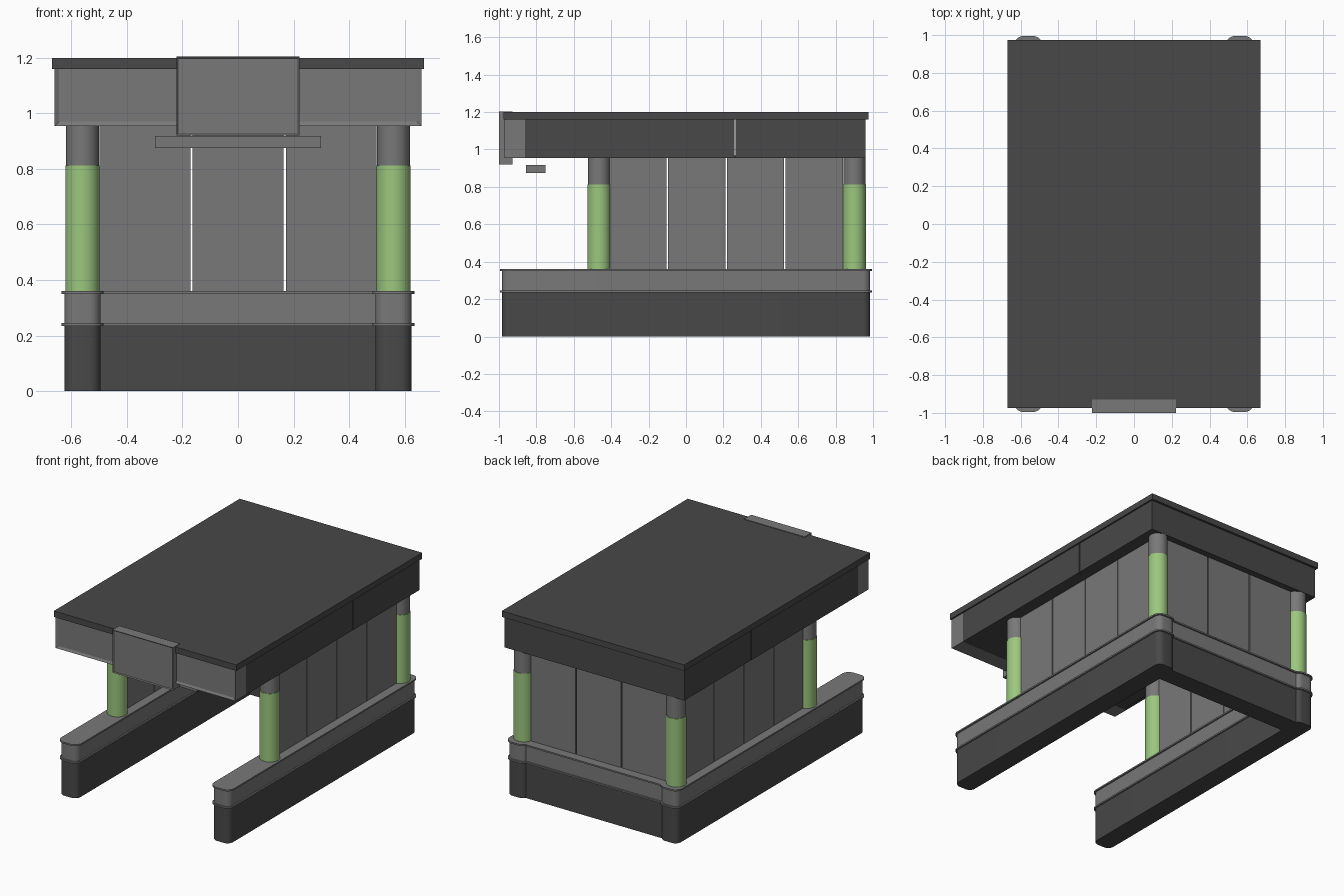
import bpy
import bmesh
from mathutils import Matrix

old = bpy.data.objects.get("Cube")
if old:
    bpy.data.objects.remove(old, do_unlink=True)


def material(name, colour):
    mat = bpy.data.materials.new(name)
    mat.use_nodes = True
    mat.diffuse_color = colour
    mat.node_tree.nodes["Principled BSDF"].inputs["Base Color"].default_value = colour
    return mat


grey = material("mid grey", (0.19, 0.19, 0.19, 1))
dark = material("dark grey", (0.065, 0.065, 0.065, 1))
green = material("leaf green", (0.33, 0.57, 0.21, 1))


def finish(bm, name, mat, smooth=False):
    mesh = bpy.data.meshes.new(name)
    bm.to_mesh(mesh)
    bm.free()
    obj = bpy.data.objects.new(name, mesh)
    bpy.context.collection.objects.link(obj)
    mesh.materials.append(mat)
    if smooth:
        bpy.ops.object.select_all(action='DESELECT')
        obj.select_set(True)
        bpy.context.view_layer.objects.active = obj
        bpy.ops.object.shade_smooth_by_angle()
    return obj


def box(name, mat, x, y, z, corner=0, inset=0, depth=0):
    """Box from (low, high) ranges; optional rounded upright edges or recessed front."""
    bm = bmesh.new()
    bmesh.ops.create_cube(bm, size=1)
    for v in bm.verts:
        v.co = [r[0] if c < 0 else r[1] for c, r in zip(v.co, (x, y, z))]
    if corner:
        upright = [e for e in bm.edges
                   if abs(e.verts[0].co.z - e.verts[1].co.z) > 1e-5]
        bmesh.ops.bevel(bm, geom=upright, offset=corner, segments=8,
                        profile=0.5, affect='EDGES')
    if inset:
        bm.normal_update()
        front = [f for f in bm.faces if f.normal.y < -0.9]
        bmesh.ops.inset_region(bm, faces=front, thickness=inset)
        bmesh.ops.translate(bm, verts=front[0].verts, vec=(0, depth, 0))
    return finish(bm, name, mat, smooth=corner > 0)


def cylinder(name, mat, x, y, z, radius):
    bm = bmesh.new()
    bmesh.ops.create_cone(bm, cap_ends=True, segments=32, radius1=radius,
                          radius2=radius, depth=z[1] - z[0],
                          matrix=Matrix.Translation((x, y, (z[0] + z[1]) / 2)))
    return finish(bm, name, mat, smooth=True)


# Low walls: dark plinth, grey band and two thin rims
layers = (("plinth", dark, 0, 0.24, 0), ("band", grey, 0.24, 0.355, 0),
          ("lower_rim", grey, 0.235, 0.245, 0.01),
          ("upper_rim", grey, 0.35, 0.36, 0.01))
wall_x, rear_y, half = 0.56, 0.90, 0.065
for part, mat, low, high, lip in layers:
    w = half + lip
    for label, s in (("left", 1), ("right", -1)):
        box(f"{label}_wall_{part}", mat, (s * wall_x - w, s * wall_x + w),
            (-0.985 - lip, 0.985 + lip), (low, high), corner=0.04 + lip)
    box(f"rear_wall_{part}", mat, (-0.52, 0.52),
        (rear_y - w, rear_y + w), (low, high))

# Columns with green sleeves
for label, s in (("left", 1), ("right", -1)):
    for place, y in (("front", -0.465), ("rear", rear_y)):
        cylinder(f"{place}_{label}_column", grey, s * wall_x, y, (0.355, 0.957), 0.059)
        cylinder(f"{place}_{label}_sleeve", green, s * wall_x, y, (0.358, 0.813), 0.062)

# Wall panels with narrow gaps
gap, thick = 0.004, 0.015
start, step = -0.413, 0.314
for label, s in (("left", 1), ("right", -1)):
    for i in range(4):
        a = start + i * step
        box(f"{label}_panel_{i + 1}", grey,
            (s * wall_x - thick, s * wall_x + thick),
            (a + gap, a + step - gap), (0.355, 0.957))
for i in range(3):
    a = -0.502 + i * 0.335
    box(f"rear_panel_{i + 1}", grey, (a + gap, a + 0.335 - gap),
        (rear_y - thick, rear_y + thick), (0.355, 0.957))

# Roof slab, soffit and hollow fascia
box("roof_slab", dark, (-0.67, 0.67), (-0.975, 0.975), (1.16, 1.20))
box("soffit", dark, (-0.645, 0.645), (-0.87, 0.945), (0.957, 0.967))
for label, s in (("left", 1), ("right", -1)):
    x = sorted((s * 0.64, s * 0.66))
    box(f"{label}_front_fascia", dark, x, (-0.86, 0.258), (0.955, 1.165))
    box(f"{label}_rear_fascia", dark, x, (0.265, 0.96), (0.955, 1.165))
box("rear_fascia", dark, (-0.645, 0.645), (0.94, 0.96), (0.955, 1.165))

# Front header with recessed face, sign board and hanging bar
box("front_header", grey, (-0.66, 0.66), (-0.97, -0.86), (0.955, 1.18),
    inset=0.021, depth=0.008)
box("sign_board", grey, (-0.222, 0.222), (-1.0, -0.928), (0.92, 1.204),
    inset=0.008, depth=0.006)
box("hanging_bar", grey, (-0.298, 0.298), (-0.855, -0.75), (0.875, 0.918))
